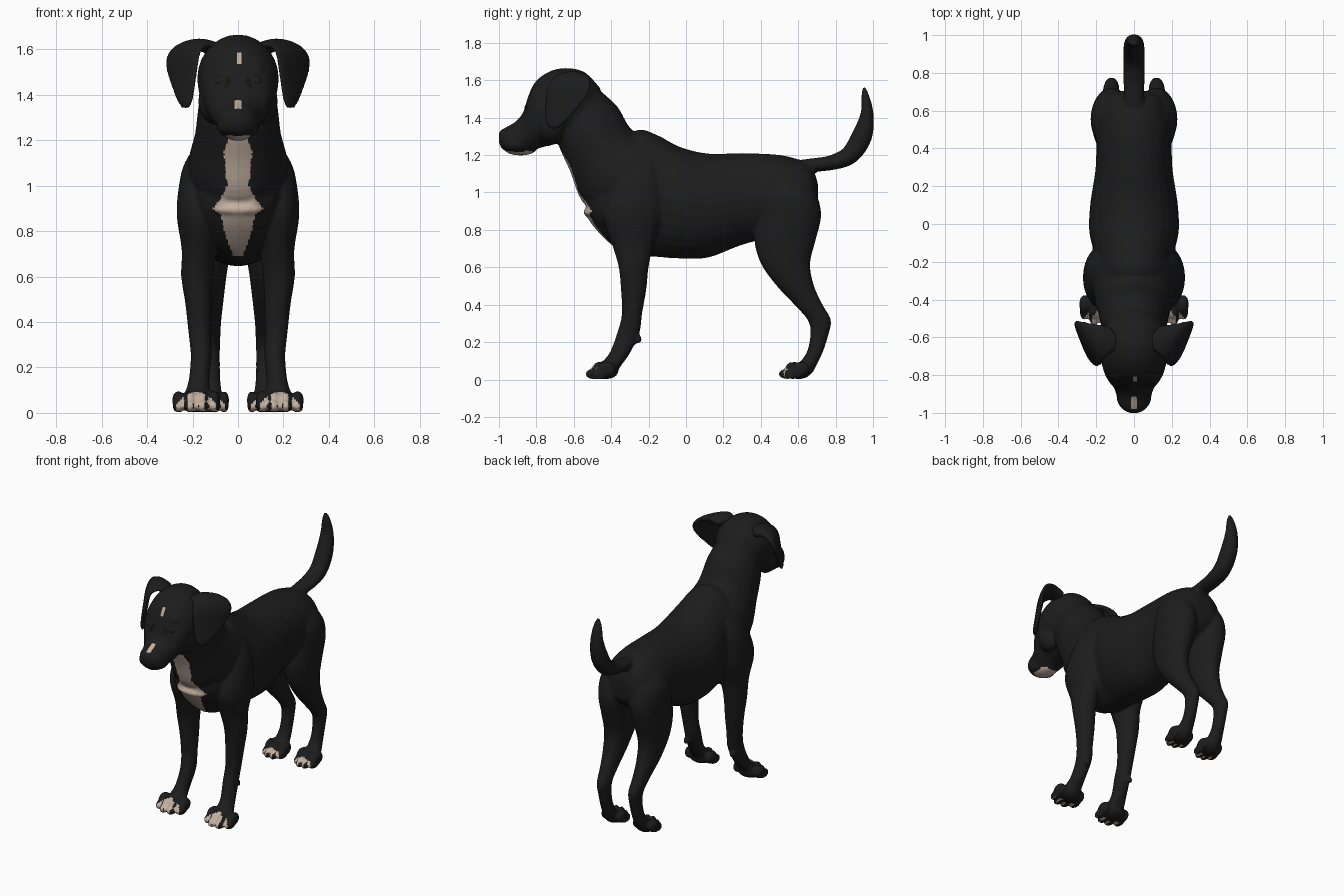
import bpy
import bmesh
import math
from mathutils import Vector, Matrix

cube = bpy.data.objects.get("Cube")
if cube:
    bpy.data.objects.remove(cube, do_unlink=True)

X, Y, Z = Vector((1, 0, 0)), Vector((0, 1, 0)), Vector((0, 0, 1))


def material(name, color, roughness):
    mat = bpy.data.materials.new(name)
    mat.use_nodes = True
    mat.diffuse_color = color
    shader = mat.node_tree.nodes["Principled BSDF"]
    shader.inputs["Base Color"].default_value = color
    shader.inputs["Roughness"].default_value = roughness
    return mat


black = material("black fur", (0.012, 0.012, 0.012, 1), 0.8)
tan = material("tan fur", (0.54, 0.43, 0.35, 1), 0.8)


def smooth_path(points, steps=4):
    """Catmull-Rom interpolation through every value of the sections."""
    pts = [points[0]] + list(points) + [points[-1]]
    out = []
    for a, b, c, d in zip(pts, pts[1:], pts[2:], pts[3:]):
        for i in range(steps):
            t = i / steps
            out.append([q + 0.5 * t * (r - p + t * (2 * p - 5 * q + 4 * r - s
                        + t * (3 * (q - r) + s - p))) for p, q, r, s in zip(a, b, c, d)])
    return out + [list(points[-1])]


def loft(bm, sections, wide, deep=None, side=1, sides=28):
    """Closed tube through sections of (x, y, z, wide radius, deep radius)."""
    path = smooth_path(sections)
    rings = []
    for i, (x, y, z, rw, rd) in enumerate(path):
        before, after = path[max(i - 1, 0)], path[min(i + 1, len(path) - 1)]
        tangent = (Vector(after[:3]) - Vector(before[:3])).normalized()
        depth = deep or tangent.cross(wide).normalized()
        ring = []
        for k in range(sides):
            angle = math.tau * k / sides
            p = Vector((x, y, z)) + wide * rw * math.cos(angle) + depth * rd * math.sin(angle)
            ring.append(bm.verts.new((p.x * side, p.y, p.z)))
        rings.append(ring)
    faces = [bm.faces.new(rings[0]), bm.faces.new(rings[-1][::-1])]
    for a, b in zip(rings, rings[1:]):
        for k in range(sides):
            j = (k + 1) % sides
            faces.append(bm.faces.new((a[k], b[k], b[j], a[j])))
    bmesh.ops.recalc_face_normals(bm, faces=faces)


def ball(bm, center, radii):
    matrix = Matrix.Translation(center) @ Matrix.Diagonal((*radii, 1))
    bmesh.ops.create_uvsphere(bm, u_segments=24, v_segments=14, radius=1, matrix=matrix)


def finish(bm, name, voxel=None, relax=5):
    mesh = bpy.data.meshes.new(name)
    bm.to_mesh(mesh)
    bm.free()
    obj = bpy.data.objects.new(name, mesh)
    bpy.context.collection.objects.link(obj)
    if voxel:
        remesh = obj.modifiers.new("skin", "REMESH")
        remesh.mode = "VOXEL"
        remesh.voxel_size = voxel
        soften = obj.modifiers.new("soften", "SMOOTH")
        soften.factor = 0.5
        soften.iterations = relax
        evaluated = obj.evaluated_get(bpy.context.evaluated_depsgraph_get())
        skin = bpy.data.meshes.new_from_object(evaluated)
        obj.modifiers.clear()
        obj.data = skin
    obj.data.materials.clear()
    obj.data.materials.append(black)
    obj.data.materials.append(tan)
    for face in obj.data.polygons:
        face.use_smooth = True
        face.material_index = 0
    return obj


body = bmesh.new()

# Torso, from rump to breast
loft(body, [(0, .705, .98, .07, .07), (0, .66, 1.0, .155, .145), (0, .52, .99, .195, .208),
            (0, .3, .965, .203, .245), (0, .12, .93, .23, .278), (0, -.03, .945, .238, .298),
            (0, -.15, .98, .215, .325), (0, -.26, 1.0, .215, .335), (0, -.37, .97, .2, .27),
            (0, -.47, .96, .16, .17), (0, -.53, .96, .08, .09)], X, Z)

# Neck
loft(body, [(0, -.2, 1.0, .2, .26), (0, -.32, 1.09, .22, .272), (0, -.45, 1.22, .19, .2),
            (0, -.525, 1.36, .172, .187), (0, -.59, 1.48, .14, .14)],
     X, Vector((0, .85, .53)))

# Breastbone ridge
ball(body, (0, -.49, .895), (.115, .06, .03))
ball(body, (0, -.47, .93), (.035, .065, .12))

# Skull and muzzle
loft(body, [(0, -.46, 1.48, .08, .08), (0, -.54, 1.485, .155, .157), (0, -.63, 1.475, .178, .19),
            (0, -.71, 1.455, .175, .2), (0, -.775, 1.43, .162, .19), (0, -.815, 1.4, .145, .178),
            (0, -.845, 1.36, .125, .15), (0, -.87, 1.318, .105, .112), (0, -.91, 1.29, .092, .09),
            (0, -.955, 1.285, .08, .068), (0, -.985, 1.285, .055, .05),
            (0, -1.0, 1.29, .025, .025)], X, Z)
ball(body, (0, -.965, 1.308), (.045, .037, .035))
ball(body, (0, -.885, 1.226), (.06, .08, .028))

# Tail
loft(body, [(0, .56, 1.12, .05, .05), (0, .68, 1.145, .054, .038), (0, .78, 1.16, .057, .04),
            (0, .875, 1.2, .057, .05), (0, .94, 1.3, .055, .055), (0, .968, 1.42, .044, .035),
            (0, .958, 1.52, .028, .02), (0, .95, 1.565, .008, .008)], X)


def paw(x, y, size):
    """Four sloping toes with knuckles, and a heel pad; y is the toe tip."""
    for offset, back in ((-.07, .03), (-.024, 0), (.024, 0), (.07, .03)):
        across = x + offset * size
        ball(body, (across, y + back + .045, .03), (.023 * size, .05, .03))
        ball(body, (across, y + back + .08, .055), (.025 * size, .05, .042))
    ball(body, (x, y + .105, .046), (.075 * size, .07, .044))


for side in (-1, 1):
    # Foreleg with shoulder
    loft(body, [(.11, -.23, 1.2, .06, .08), (.14, -.25, 1.1, .095, .12),
                (.16, -.265, 1.0, .1, .15), (.17, -.285, .87, .1, .16),
                (.172, -.285, .72, .076, .11), (.18, -.28, .6, .07, .08),
                (.174, -.28, .48, .058, .068), (.168, -.289, .35, .05, .054),
                (.162, -.308, .25, .046, .06), (.172, -.355, .14, .046, .055),
                (.18, -.41, .07, .06, .06), (.182, -.42, .035, .05, .05)], X, Y, side)
    ball(body, (side * .175, -.255, .215), (.02, .018, .025))
    paw(side * .184, -.535, 1.12)

    # Hind leg with thigh
    loft(body, [(.09, .54, 1.1, .07, .09), (.115, .55, 1.0, .108, .145),
                (.118, .555, .88, .11, .168), (.122, .53, .75, .098, .165),
                (.128, .532, .62, .08, .132), (.128, .585, .5, .065, .1),
                (.124, .655, .4, .05, .076), (.12, .712, .32, .042, .063),
                (.118, .715, .25, .038, .05), (.118, .69, .15, .04, .043),
                (.12, .65, .08, .05, .05), (.12, .63, .04, .05, .05)], X, Y, side)
    paw(side * .12, .497, .85)

    # Brow, cheek and lip
    ball(body, (side * .075, -.795, 1.52), (.045, .04, .03))
    ball(body, (side * .1, -.72, 1.37), (.075, .08, .1))
    ball(body, (side * .045, -.91, 1.262), (.048, .07, .045))

dog = finish(body, "body", voxel=.01, relax=4)

# Half-width of the breast blaze by height
BLAZE = [(.69, .02), (.75, .045), (.82, .065), (.87, .075), (.9, .11), (.94, .08),
         (1.0, .048), (1.15, .062), (1.21, .042)]


def blaze_width(z):
    for (z0, w0), (z1, w1) in zip(BLAZE, BLAZE[1:]):
        if z0 <= z <= z1:
            return w0 + (w1 - w0) * (z - z0) / (z1 - z0)
    return 0


def is_tan(p, n):
    x = abs(p.x)
    breast = -.67 < p.y < -.33 and n.y < -.1 and x < blaze_width(p.z)
    chin = -.96 < p.y < -.82 and p.z < 1.222 and x < .055 and n.z < -.3
    forehead = p.y < -.7 and abs(p.z - 1.563) < .025 and -.006 < p.x < .014
    bridge = p.y < -.85 and abs(p.z - 1.358) < .018 and x < .014 and n.z > 0
    # Toe markings arch over the paw and break between the toes
    fore_toes = p.y < -.45 and p.z < .092 - 7 * (x - .184) ** 2
    hind_toes = .4 < p.y < .575 and p.z < .072 - 9 * (x - .12) ** 2
    toes = (fore_toes or hind_toes) and p.z > .008 and abs(n.x) < .62
    return breast or chin or forehead or bridge or toes


for face in dog.data.polygons:
    face.material_index = int(is_tan(face.center, face.normal))

for side, label in ((1, "left"), (-1, "right")):
    # Folded hanging ear
    ear = bmesh.new()
    loft(ear, [(.1, -.6, 1.6, .07, .03), (.17, -.605, 1.622, .09, .026),
               (.22, -.615, 1.605, .118, .022), (.243, -.628, 1.56, .135, .019),
               (.246, -.645, 1.5, .124, .017), (.24, -.675, 1.43, .092, .016),
               (.234, -.698, 1.375, .06, .015), (.231, -.708, 1.343, .028, .01)],
         Vector((.52, .854, 0)), None, side)
    finish(ear, label + "_ear", voxel=.008, relax=3)

    # Eyeball
    eye = bmesh.new()
    ball(eye, (side * .08, -.823, 1.46), (.03, .03, .028))
    finish(eye, label + "_eye")

    # Eyelid rim
    rim = bmesh.new()
    loop = []
    for k in range(25):
        a = math.tau * k / 24
        loop.append((.08 + .036 * math.cos(a), -.837 + .018 * math.cos(a) + .01 * math.sin(a),
                     1.46 + .028 * math.sin(a), .007, .007))
    loft(rim, loop, Y, None, side, sides=8)
    finish(rim, label + "_eyelid")
